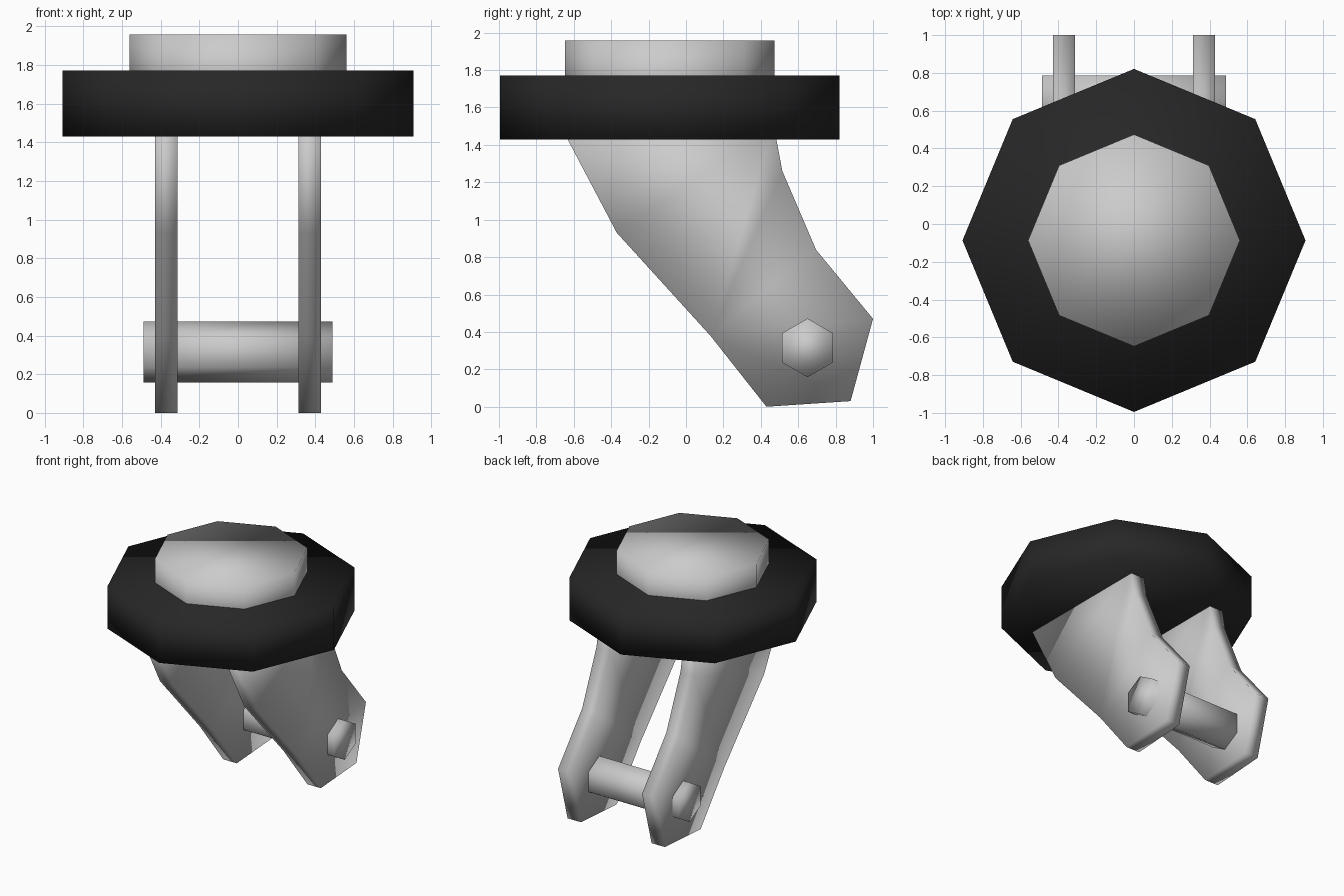
import bpy, bmesh, math
from mathutils import Vector

if "Cube" in bpy.data.objects:
    bpy.data.objects.remove(bpy.data.objects["Cube"])

black = bpy.data.materials.new("black_rubber")
black.diffuse_color = (0.02, 0.02, 0.02, 1)
black.use_nodes = True
black.node_tree.nodes["Principled BSDF"].inputs["Base Color"].default_value = black.diffuse_color


def prism(name, points, offset, mat=None):
    """Extrude a closed outline along offset, smooth shaded."""
    bm = bmesh.new()
    face = bm.faces.new([bm.verts.new(p) for p in points])
    ext = bmesh.ops.extrude_face_region(bm, geom=[face], use_keep_orig=True)
    moved = [g for g in ext["geom"] if isinstance(g, bmesh.types.BMVert)]
    bmesh.ops.translate(bm, verts=moved, vec=Vector(offset))
    bmesh.ops.recalc_face_normals(bm, faces=bm.faces)
    for f in bm.faces:
        f.smooth = True
    mesh = bpy.data.meshes.new(name)
    bm.to_mesh(mesh)
    bm.free()
    if mat:
        mesh.materials.append(mat)
    obj = bpy.data.objects.new(name, mesh)
    bpy.context.collection.objects.link(obj)
    return obj


def ring(n, r):
    return [(r * math.cos(2 * math.pi * i / n), r * math.sin(2 * math.pi * i / n)) for i in range(n)]


# Octagonal collar and the cap on top of it
CY = -0.087
prism("collar", [(x, y + CY, 1.43) for x, y in ring(8, 0.908)], (0, 0, 0.34), black)
prism("top_cap", [(x, y + CY, 1.60) for x, y in ring(8, 0.561)], (0, 0, 0.357))

# Two bent fork legs, outline in y and z
leg = [(-0.67, 1.5), (-0.37, 0.93), (0.13, 0.38), (0.43, 0.0), (0.88, 0.03),
       (1.0, 0.47), (0.695, 0.84), (0.515, 1.26), (0.47, 1.5)]
for side, x in (("left", -0.43), ("right", 0.312)):
    prism(side + "_fork_leg", [(x, y, z) for y, z in leg], (0.118, 0, 0))

# Hexagonal axle through both legs
prism("axle", [(-0.488, 0.65 + b, 0.315 + a) for a, b in ring(6, 0.157)], (0.976, 0, 0))
